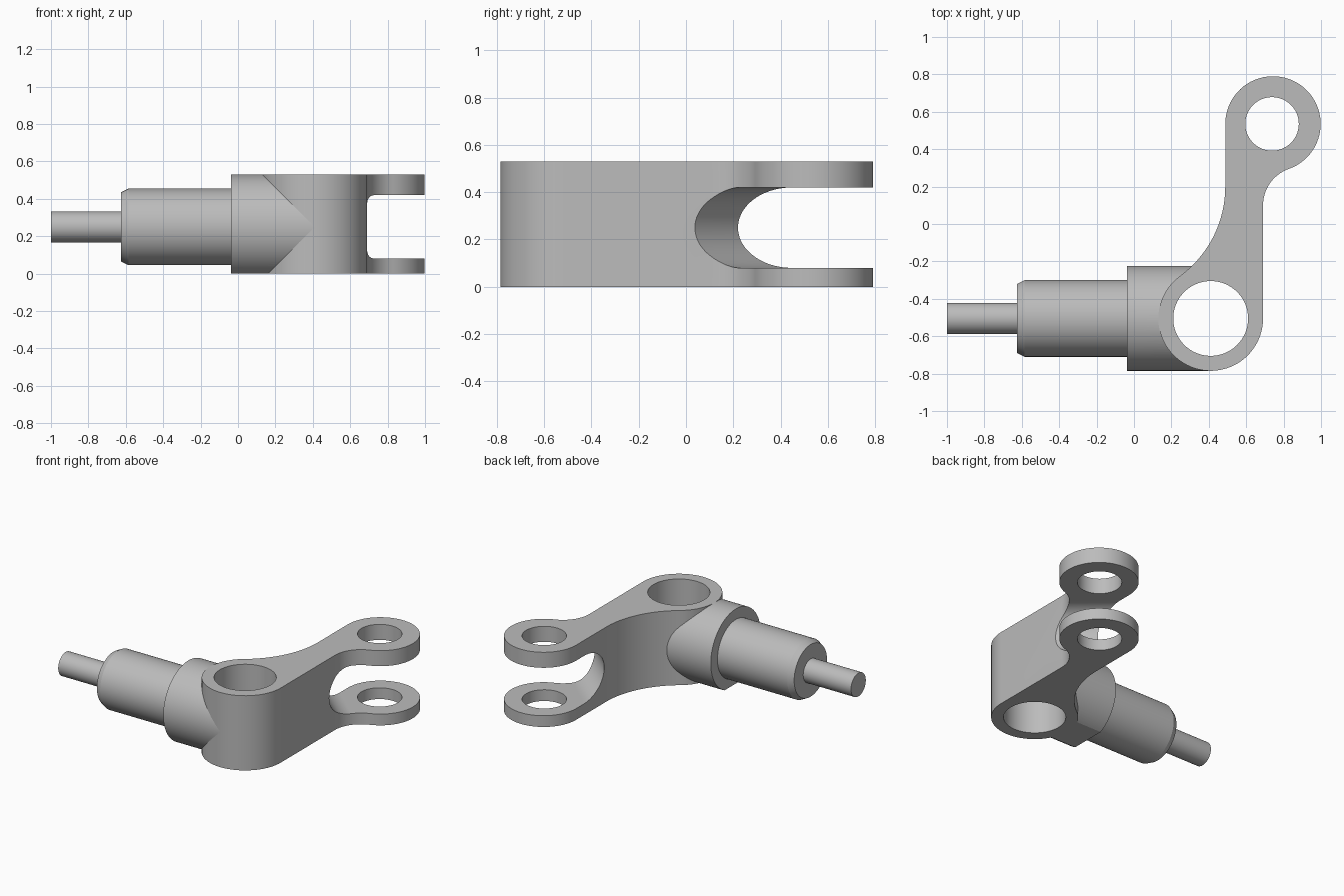
import bpy, bmesh, math
from mathutils import Matrix, Vector

cube = bpy.data.objects.get("Cube")
if cube:
    bpy.data.objects.remove(cube, do_unlink=True)

steel = bpy.data.materials.new("grey steel")
steel.use_nodes = True
GREY = (0.5, 0.5, 0.5, 1)
steel.diffuse_color = GREY
steel.node_tree.nodes["Principled BSDF"].inputs["Base Color"].default_value = GREY

HEIGHT, MID = 0.53, 0.25
BOSS, BOSS_R, BORE_R = Vector((0.41, -0.505)), 0.28, 0.20
EYE, EYE_R, PIN_R = Vector((0.743, 0.535)), 0.255, 0.143


def make_object(name, bm):
    bmesh.ops.recalc_face_normals(bm, faces=bm.faces[:])
    mesh = bpy.data.meshes.new(name)
    bm.to_mesh(mesh)
    bm.free()
    mesh.materials.append(steel)
    obj = bpy.data.objects.new(name, mesh)
    bpy.context.collection.objects.link(obj)
    return obj


def prism(name, outline, low, high, matrix=Matrix()):
    """Extrude a 2D outline along local z."""
    bm = bmesh.new()
    face = bm.faces.new([bm.verts.new((p[0], p[1], low)) for p in outline])
    ext = bmesh.ops.extrude_face_region(bm, geom=[face])["geom"]
    top = [v for v in ext if isinstance(v, bmesh.types.BMVert)]
    bmesh.ops.translate(bm, verts=top, vec=(0, 0, high - low))
    bm.transform(matrix)
    return make_object(name, bm)


def arc(centre, radius, start, end, steps):
    """Points on an arc, angles in radians."""
    return [Vector((centre[0] + radius * math.cos(a), centre[1] + radius * math.sin(a)))
            for a in (start + (end - start) * i / steps for i in range(steps + 1))]


def circle(centre, radius, steps=96):
    return arc(centre, radius, 0, math.tau, steps)[:-1]


def angle_to(a, b):
    return math.atan2(b[1] - a[1], b[0] - a[0])


def fillet_radius(offset, rise, r):
    """Radius of an arc tangent to a vertical line and to a circle of radius r."""
    return (offset ** 2 + rise ** 2 - r ** 2) / (2 * (r + offset))


def cut(obj, cutters):
    bpy.context.view_layer.objects.active = obj
    for cutter in cutters:
        mod = obj.modifiers.new("cut", "BOOLEAN")
        mod.operation, mod.solver, mod.object = "DIFFERENCE", "EXACT", cutter
        bpy.ops.object.modifier_apply(modifier=mod.name)
    for cutter in cutters:
        bpy.data.objects.remove(cutter, do_unlink=True)


def smooth(obj):
    bpy.ops.object.select_all(action="DESELECT")
    obj.select_set(True)
    bpy.context.view_layer.objects.active = obj
    bpy.ops.object.shade_smooth_by_angle(angle=math.radians(20))


# Arm outline: boss, right flank fillet, eye, left flank sweep
right_x, left_x = BOSS.x + BOSS_R, EYE.x - EYE_R
right_y, left_y = 0.1, 0.2
rr = fillet_radius(EYE.x - right_x, EYE.y - right_y, EYE_R)
rl = fillet_radius(left_x - BOSS.x, left_y - BOSS.y, BOSS_R)
right_c = Vector((right_x + rr, right_y))
left_c = Vector((left_x - rl, left_y))
boss_start = angle_to(BOSS, left_c)
outline = arc(BOSS, BOSS_R, boss_start, math.tau, 48)
outline += arc(right_c, rr, math.pi, angle_to(right_c, EYE), 20)
outline += arc(EYE, EYE_R, angle_to(EYE, right_c), math.pi, 48)[1:]
outline += arc(left_c, rl, 0, angle_to(left_c, BOSS), 24)[:-1]
arm = prism("fork_arm", outline, 0, HEIGHT)

# Slot with a round end, running diagonally between the fork eyes
n = Vector((0.67, 0.743, 0)).normalized()
side = n.cross(Vector((0, 0, 1)))
frame = Matrix((n, (0, 0, 1), side)).transposed().to_4x4()
slot_r, slot_at = 0.17, 0.66
slot_outline = arc((slot_at, MID), slot_r, math.pi / 2, math.pi * 1.5, 48)
slot_outline += [(2, MID - slot_r), (2, MID + slot_r)]
cut(arm, [prism("slot_cutter", slot_outline, -1.5, 1.5, frame),
          prism("bore_cutter", circle(BOSS, BORE_R), -1, 1),
          prism("pin_cutter", circle(EYE - Vector((0.005, 0)), PIN_R), -1, 1)])
smooth(arm)

# Stepped shaft: thin tip, chamfered barrel, wide collar running into the boss
profile = [(-1, 0), (-1, 0.083), (-0.625, 0.083), (-0.625, 0.185), (-0.585, 0.205),
           (-0.037, 0.205), (-0.037, BOSS_R), (BOSS.x, BOSS_R), (BOSS.x, 0)]
bm = bmesh.new()
verts = [bm.verts.new((x, BOSS.y, MID + r)) for x, r in profile]
edges = [bm.edges.new(pair) for pair in zip(verts, verts[1:])]
bmesh.ops.spin(bm, geom=verts + edges, cent=(0, BOSS.y, MID), axis=(1, 0, 0),
               angle=math.tau, steps=96)
bmesh.ops.remove_doubles(bm, verts=bm.verts[:], dist=0.0001)
shaft = make_object("stepped_shaft", bm)

# Clear the bore and trim the collar flat underneath
floor = [(-2, -2), (2, -2), (2, 2), (-2, 2)]
cut(shaft, [prism("clearance_cutter", circle(BOSS, BORE_R + 0.01), -1, 1),
            prism("floor_cutter", floor, -1, 0.0005)])
smooth(shaft)
